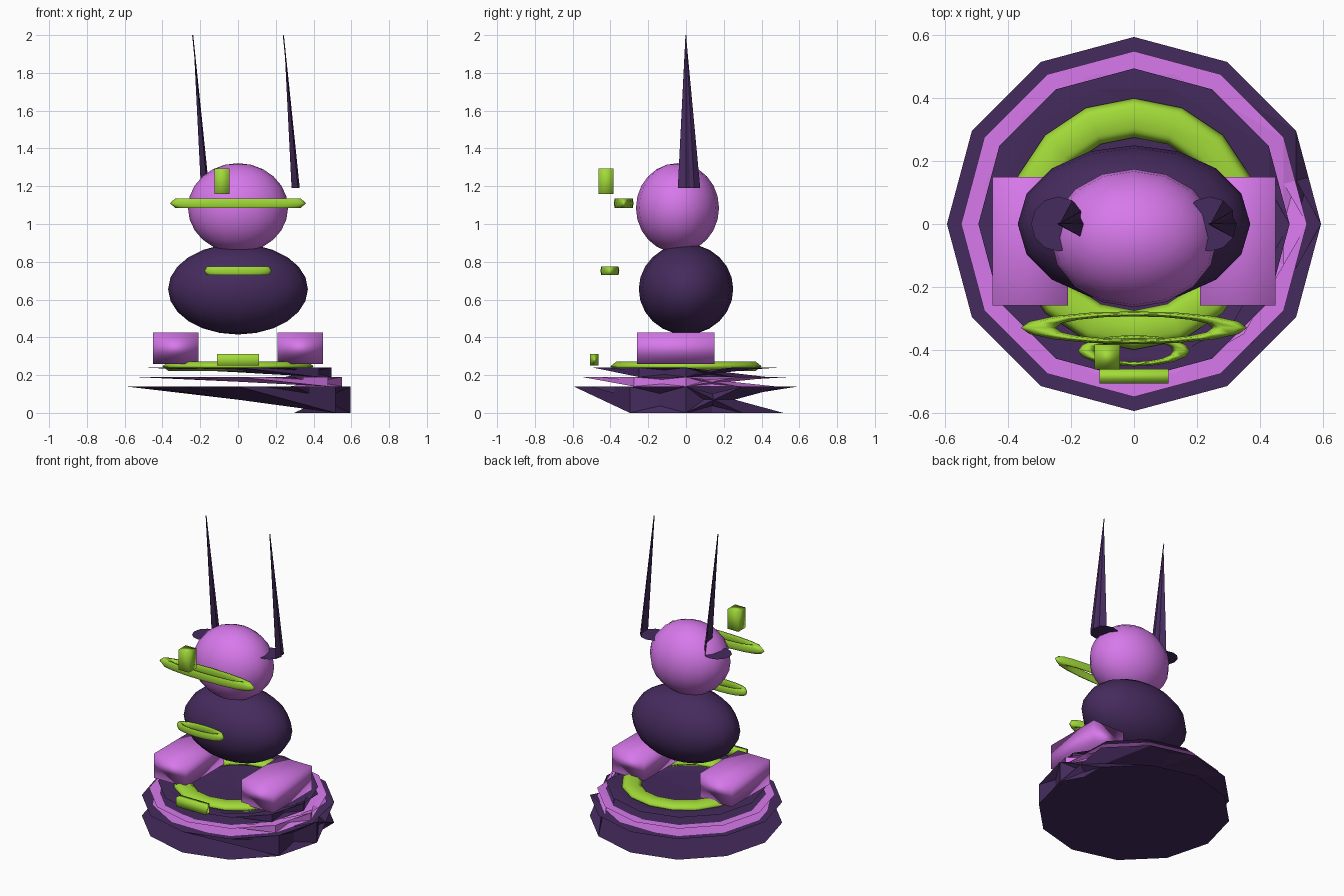
import bpy
from math import sin, cos, pi

if "Cube" in bpy.data.objects:
    bpy.data.objects.remove(bpy.data.objects["Cube"])


def material(name, rgb):
    m = bpy.data.materials.new(name)
    m.diffuse_color = (*rgb, 1)
    m.use_nodes = True
    m.node_tree.nodes["Principled BSDF"].inputs["Base Color"].default_value = m.diffuse_color
    return m


DARK = material("dark_violet", (0.06, 0.024, 0.11))
PINK = material("orchid", (0.68, 0.19, 0.83))
GREEN = material("lime", (0.36, 0.70, 0.04))


def add_mesh(name, verts, faces, mat, loc=(0, 0, 0)):
    me = bpy.data.meshes.new(name)
    me.from_pydata(verts, [], faces)
    me.materials.append(mat)
    ob = bpy.data.objects.new(name, me)
    ob.location = loc
    bpy.context.collection.objects.link(ob)
    return ob


def finish(name, mat, scale=(1, 1, 1), smooth=True):
    ob = bpy.context.object
    ob.name = name
    ob.scale = scale
    ob.data.materials.append(mat)
    if smooth:
        bpy.ops.object.shade_smooth()
    return ob


def twisted_drum(name, mat, x, z0, z1, r0, r1, n=12):
    """Broken-looking drum: a strip runs round the lower ring, then the upper
    ring, joined only on the +x side; two fans sweep up from the lower rim."""
    verts = [(r * cos(-2 * pi * i / n), r * sin(-2 * pi * i / n), z)
             for r, z in ((r0, z0), (r1, z1)) for i in range(n)]
    total = 2 * n
    faces = []
    for a in range(0, total, 2):
        b, c, d = a + 1, (a + 2) % total, (a + 3) % total
        faces += [(a, b, c), (b, d, c)]
    for a in range(2, total - 2, 2):
        faces += [(0, a + 2, a), (1, a + 1, a + 3)]
    return add_mesh(name, verts, faces, mat, (x, 0, 0))


def ellipsoid(name, mat, loc, scale):
    bpy.ops.mesh.primitive_uv_sphere_add(segments=16, ring_count=12, radius=1, location=loc)
    finish(name, mat, scale)


def ring(name, loc, outer, inner, y_scale, half_z):
    r = (outer - inner) / 2
    bpy.ops.mesh.primitive_torus_add(major_segments=16, minor_segments=6, location=loc,
                                     major_radius=(outer + inner) / 2, minor_radius=r)
    finish(name, GREEN, (1, y_scale, half_z / (r * sin(pi / 3))))


def box(name, mat, lo, hi):
    bpy.ops.mesh.primitive_cube_add(size=1, location=[(a + b) / 2 for a, b in zip(lo, hi)])
    finish(name, mat, [b - a for a, b in zip(lo, hi)])


# stepped base
twisted_drum("base_lower", DARK, 0, 0.0, 0.14, 0.595, 0.595)
twisted_drum("base_middle", PINK, 0, 0.14, 0.19, 0.55, 0.55)
twisted_drum("base_upper", DARK, 0, 0.19, 0.24, 0.495, 0.495)
ring("base_ring", (0, 0, 0.247), 0.40, 0.275, 1, 0.025)

# body and head
ellipsoid("body", DARK, (0, 0, 0.655), (0.37, 0.25, 0.24))
ellipsoid("head", PINK, (0, -0.045, 1.085), (0.265, 0.22, 0.237))

# feet and tall ears
for side, label in ((-1, "left"), (1, "right")):
    x0, x1 = sorted((side * 0.21, side * 0.45))
    box("foot_" + label, PINK, (x0, -0.26, 0.26), (x1, 0.15, 0.425))
    twisted_drum("ear_" + label, DARK, side * 0.24, 1.19, 2.0, 0.087, 0.003)

# floating lime trim
ring("face_ring", (0, -0.33, 1.11), 0.36, 0.25, 0.145, 0.025)
ring("chest_ring", (0, -0.403, 0.752), 0.178, 0.125, 0.28, 0.022)
box("eye_block", GREEN, (-0.125, -0.463, 1.16), (-0.045, -0.383, 1.295))
box("front_plate", GREEN, (-0.11, -0.507, 0.25), (0.11, -0.462, 0.312))
